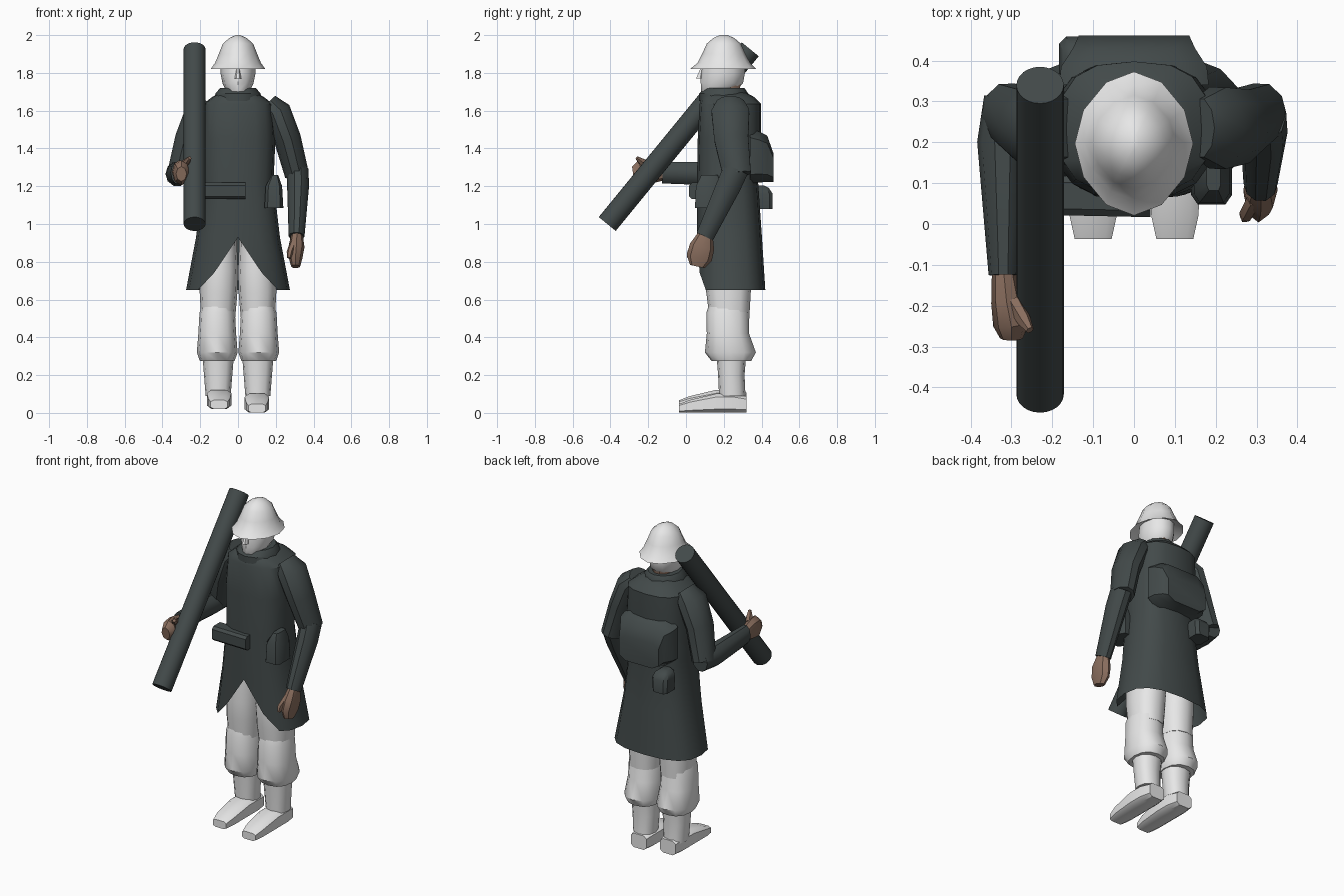
import bpy, bmesh, math
from mathutils import Vector

def material(name, rgb):
    m = bpy.data.materials.new(name)
    m.diffuse_color = (*rgb, 1)
    return m

COAT = material("dark slate cloth", (0.055, 0.068, 0.068))
WHITE = material("pale grey", (0.8, 0.8, 0.8))
SKIN = material("brown skin", (0.26, 0.16, 0.115))

def finish(name, bm, mat, sharp=38):
    bmesh.ops.remove_doubles(bm, verts=bm.verts, dist=0.0005)
    bmesh.ops.recalc_face_normals(bm, faces=bm.faces)
    for f in bm.faces:
        f.smooth = True
    for e in bm.edges:
        if len(e.link_faces) == 2:
            e.smooth = e.calc_face_angle(0) < math.radians(sharp)
    me = bpy.data.meshes.new(name)
    bm.to_mesh(me)
    bm.free()
    me.materials.append(mat)
    ob = bpy.data.objects.new(name, me)
    bpy.context.collection.objects.link(ob)
    return ob

def loft(name, rings, mat, n=10, e=1.0, axis=None, off=0.0, caps=(True, True), edit=None):
    """Skin through rings (x, y, z, half width, half depth); e < 1 makes them boxier."""
    bm = bmesh.new()
    cs = [Vector(r[:3]) for r in rings]
    loops = []
    for i, r in enumerate(rings):
        t = Vector(axis) if axis else (cs[min(i + 1, len(cs) - 1)] - cs[max(i - 1, 0)]).normalized()
        ref = Vector((0, 1, 0)) if abs(t.x) > 0.9 else Vector((1, 0, 0))
        u = (ref - t * ref.dot(t)).normalized()
        v = t.cross(u)
        loop = []
        for k in range(n):
            a = 2 * math.pi * k / n + off
            c, s = math.cos(a), math.sin(a)
            c = math.copysign(abs(c) ** e, c) if abs(c) > 1e-6 else 0
            s = math.copysign(abs(s) ** e, s) if abs(s) > 1e-6 else 0
            loop.append(bm.verts.new(cs[i] + u * c * r[3] + v * s * r[4]))
        loops.append(loop)
    if edit:
        edit(loops)
    for a, b in zip(loops, loops[1:]):
        for k in range(n):
            j = (k + 1) % n
            bm.faces.new((a[k], a[j], b[j], b[k]))
    if caps[0]:
        bm.faces.new(loops[0])
    if caps[1]:
        bm.faces.new(loops[-1])
    return finish(name, bm, mat)

X, Y, Z = (1, 0, 0), (0, 1, 0), (0, 0, 1)

# coat, with the front hem raised into an inverted V
def split_hem(loops):
    top, hem = loops[-2], loops[-1]
    for a, b in zip(top, hem):
        if b.co.y < 0.24:
            b.co = a.co.lerp(b.co, min(1, abs(b.co.x) / 0.2))

loft("coat", [(0, .21, 1.70, .09, .10), (0, .225, 1.67, .14, .14), (0, .235, 1.635, .185, .163),
              (0, .23, 1.45, .198, .168), (0, .22, 1.22, .188, .162), (0, .23, .93, .222, .172),
              (0, .242, .65, .275, .178)], COAT, n=16, e=.75, axis=Z, caps=(True, False), edit=split_hem)
loft("collar", [(0, .20, 1.65, .125, .13), (0, .20, 1.69, .12, .13), (0, .205, 1.72, .095, .105)],
     COAT, n=12, axis=Z)

# neck, head and nose
loft("neck", [(0, .21, 1.65, .06, .07), (0, .22, 1.76, .06, .075)], SKIN, axis=Z)
loft("head", [(0, .145, 1.675, .035, .05), (0, .165, 1.70, .06, .085), (0, .19, 1.745, .082, .112),
              (0, .195, 1.80, .093, .117), (0, .20, 1.87, .09, .11)], WHITE, n=12, axis=Z)
loft("nose", [(0, .075, 1.77, .018, .025), (0, .085, 1.82, .008, .012)], WHITE, n=6, axis=Z)

# helmet with flared brim
loft("helmet", [(0, .20, 1.85, .095, .12), (0, .197, 1.82, .145, .176), (0, .20, 1.852, .122, .14),
                (0, .20, 1.90, .102, .115), (0, .20, 1.955, .08, .09), (0, .20, 1.985, .045, .055),
                (0, .20, 2.0, .012, .02)], WHITE, n=12, e=1.1, axis=Z)

# legs and boots, mirrored
for side, s, lift in (("left", 1, 0), ("right", -1, .02)):
    def leg(name, rows):
        loft(f"{side}_{name}", [(s * x, y, z, a, b) for x, y, z, a, b in rows], WHITE, n=12, e=.85, axis=Z)
    leg("thigh", [(.10, .235, 1.0, .09, .12), (.10, .225, .75, .1, .125), (.103, .225, .64, .1, .118),
                  (.105, .23, .5, .09, .105)])
    leg("breeches", [(.11, .22, .6, .07, .09), (.11, .22, .53, .094, .112), (.11, .222, .42, .1, .112),
                     (.11, .235, .32, .108, .135), (.11, .24, .275, .092, .105)])
    leg("gaiter", [(.105, .24, .3, .083, .078), (.105, .24, .2, .075, .07), (.105, .245, .09, .066, .07)])
    loft(f"{side}_boot", [(s * .1, y, h + lift * (y > -1), w, h) for y, w, h in
         ((.32, .055, .045), (.25, .068, .052), (.16, .068, .052), (.02, .06, .035), (-.037, .047, .024))],
         WHITE, n=8, e=.5, axis=Y, off=math.pi / 8)

# arms: the left hangs, the right is bent forward
for side, s in (("left", 1), ("right", -1)):
    loft(f"{side}_upper_arm", [(s * .16, .235, 1.645, .05, .075), (s * .205, .235, 1.595, .075, .105),
         (s * .262, .24, 1.45, .072, .095), (s * .312, .27, 1.26, .064, .078)], COAT)
loft("left_forearm", [(.315, .265, 1.29, .058, .07), (.318, .225, 1.2, .058, .068),
                      (.31, .1, .935, .042, .05)], COAT)
loft("right_forearm", [(-.312, .31, 1.265, .055, .06), (-.322, .2, 1.265, .062, .066),
                       (-.32, -.125, 1.272, .036, .06)], COAT)

# hands with thumbs
loft("left_hand", [(.312, .105, .95, .03, .038), (.31, .085, .88, .042, .066), (.305, .07, .82, .036, .068),
                   (.305, .06, .775, .024, .04)], SKIN, n=8)
loft("left_thumb", [(.295, .06, .9, .02, .022), (.275, .025, .85, .018, .022), (.27, .015, .82, .01, .012)],
     SKIN, n=6)
loft("right_hand", [(-.32, -.11, 1.272, .028, .04), (-.312, -.19, 1.275, .038, .062),
                    (-.30, -.245, 1.27, .045, .066), (-.30, -.28, 1.265, .028, .04)], SKIN, n=8)
loft("right_thumb", [(-.295, -.19, 1.31, .02, .022), (-.27, -.235, 1.33, .018, .02),
                     (-.255, -.26, 1.35, .01, .01)], SKIN, n=6)

# carried tube
loft("tube", [(-.23, -.417, 1.0, .058, .058), (-.23, .34, 1.925, .058, .058)], COAT, n=24)

# backpack and belt pouches
box = dict(n=8, e=.45, off=math.pi / 8)
loft("backpack", [(0, .34, 1.36, .19, .15), (0, .385, 1.355, .185, .14), (0, .43, 1.345, .155, .127),
                  (0, .462, 1.30, .14, .08)], COAT, axis=Y, **box)
loft("canteen", [(-.13, .405, 1.08, .05, .056), (-.13, .405, 1.16, .055, .056), (-.13, .395, 1.19, .045, .046),
                 (-.13, .385, 1.205, .025, .026)], COAT, axis=Z, **box)
loft("front_pouch", [(-.195, .07, 1.175, .05, .045), (.04, .065, 1.175, .05, .045)], COAT, axis=X, **box)
loft("hip_pouch", [(.19, .12, 1.085, .052, .075), (.19, .12, 1.2, .045, .07), (.195, .125, 1.26, .018, .045)],
     COAT, axis=Z, **box)
